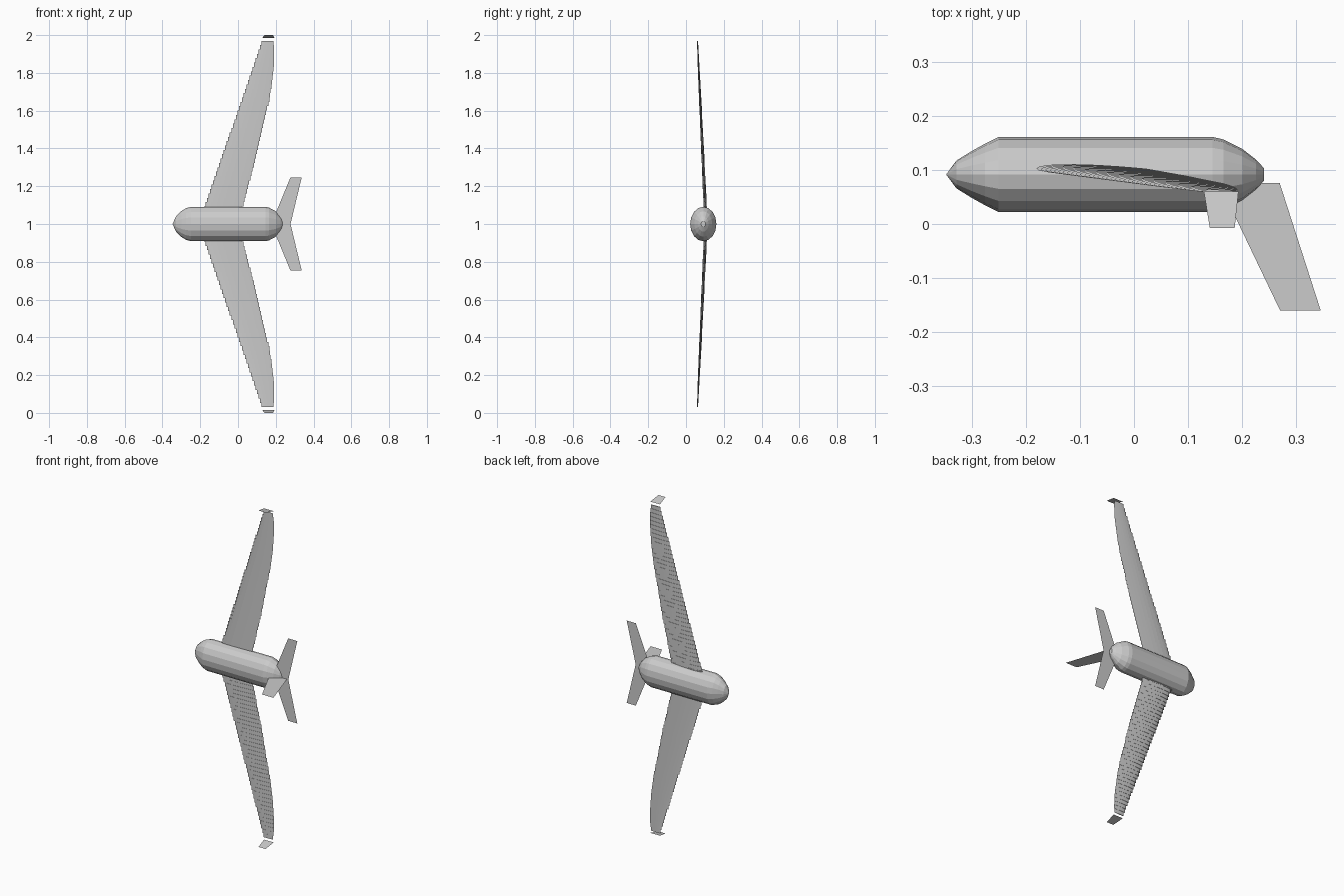
import bpy, math

if "Cube" in bpy.data.objects:
    bpy.data.objects.remove(bpy.data.objects["Cube"])

def make(name, verts, faces):
    me = bpy.data.meshes.new(name)
    me.from_pydata(verts, [], faces)
    me.update()
    ob = bpy.data.objects.new(name, me)
    bpy.context.collection.objects.link(ob)
    return ob

def loft(name, rings):
    """Skin a list of equal closed rings and cap both ends."""
    n = len(rings[0])
    verts = [p for r in rings for p in r]
    faces = [(i*n + j, i*n + (j+1) % n, (i+1)*n + (j+1) % n, (i+1)*n + j)
             for i in range(len(rings) - 1) for j in range(n)]
    faces += [tuple(range(n))[::-1], tuple(range(len(verts) - n, len(verts)))]
    ob = make(name, verts, faces)
    import bmesh
    bm = bmesh.new()
    bm.from_mesh(ob.data)
    bmesh.ops.recalc_face_normals(bm, faces=bm.faces)
    bm.to_mesh(ob.data)
    bm.free()
    return ob

# Fuselage: 16-sided oval hull, stations are (x, y scale, z scale)
stations = [(-0.346, 0.02, 0.02), (-0.328, 0.37, 0.45), (-0.30, 0.62, 0.75),
            (-0.275, 0.82, 0.92), (-0.25, 1, 1), (0.145, 1, 1), (0.165, 0.93, 0.95),
            (0.20, 0.68, 0.74), (0.225, 0.4, 0.45), (0.24, 0.17, 0.17)]
loft("fuselage", [[(x, 0.0915 + 0.0695*sy*math.cos(a*math.pi/8),
                    1 + 0.091*sz*math.sin(a*math.pi/8)) for a in range(16)]
                  for x, sy, sz in stations])

# Wings: thin swept aerofoil built from many straight spanwise steps
TRAIL = [(0, 0.0), (0.09, 0.025), (0.26, 0.07), (0.373, 0.1), (0.45, 0.117),
         (0.66, 0.166), (0.76, 0.181), (0.85, 0.19), (0.93, 0.192), (0.97, 0.186)]

def trailing(s):
    for (a, xa), (b, xb) in zip(TRAIL, TRAIL[1:]):
        if s <= b:
            return xa + (xb - xa)*(s - a)/(b - a)
    return TRAIL[-1][1]

def thickness(t):
    return 0.42*(0.2969*math.sqrt(t) - 0.126*t - 0.3516*t*t + 0.2843*t**3 - 0.1015*t**4)

CHORD = [0, 0.02, 0.07, 0.15, 0.3, 0.45, 0.6, 0.75, 0.88, 1]

def section(s, z):
    lead = -0.208 + 0.347*s
    c = trailing(s) - lead
    y = 0.106 - 0.047*s
    side = [(t, thickness(t)) for t in CHORD] + [(t, -thickness(t)) for t in CHORD[-2:0:-1]]
    return [(lead + c*t, y + c*h, z) for t, h in side]

STEPS = 42
for name, sign in (("upper_wing", 1), ("lower_wing", -1)):
    rings = []
    for i in range(STEPS):
        a, b = 0.97*i/STEPS, 0.97*(i + 1)/STEPS
        rings += [section((a + b)/2, 1 + sign*a), section((a + b)/2, 1 + sign*b)]
    loft(name, rings)

# Winglets and tail planes: single flat sheets, mirrored about z = 1
for name, s in (("upper", 1), ("lower", -1)):
    make(name + "_winglet", [(0.129, 0.06, 1 + s*0.985), (0.193, 0.06, 1 + s*0.985),
                             (0.186, -0.007, 1 + s), (0.14, -0.007, 1 + s)], [(0, 1, 2, 3)])
    make(name + "_tailplane", [(0.176, 0.076, 1), (0.278, 0.076, 1),
                               (0.337, 0.076, 1 + s*0.245), (0.277, 0.076, 1 + s*0.245)],
         [(0, 1, 2, 3)])

# Tail fin
make("tail_fin", [(0.157, 0.076, 1), (0.269, 0.076, 1), (0.345, -0.16, 1), (0.27, -0.16, 1)],
     [(0, 1, 2, 3)])
